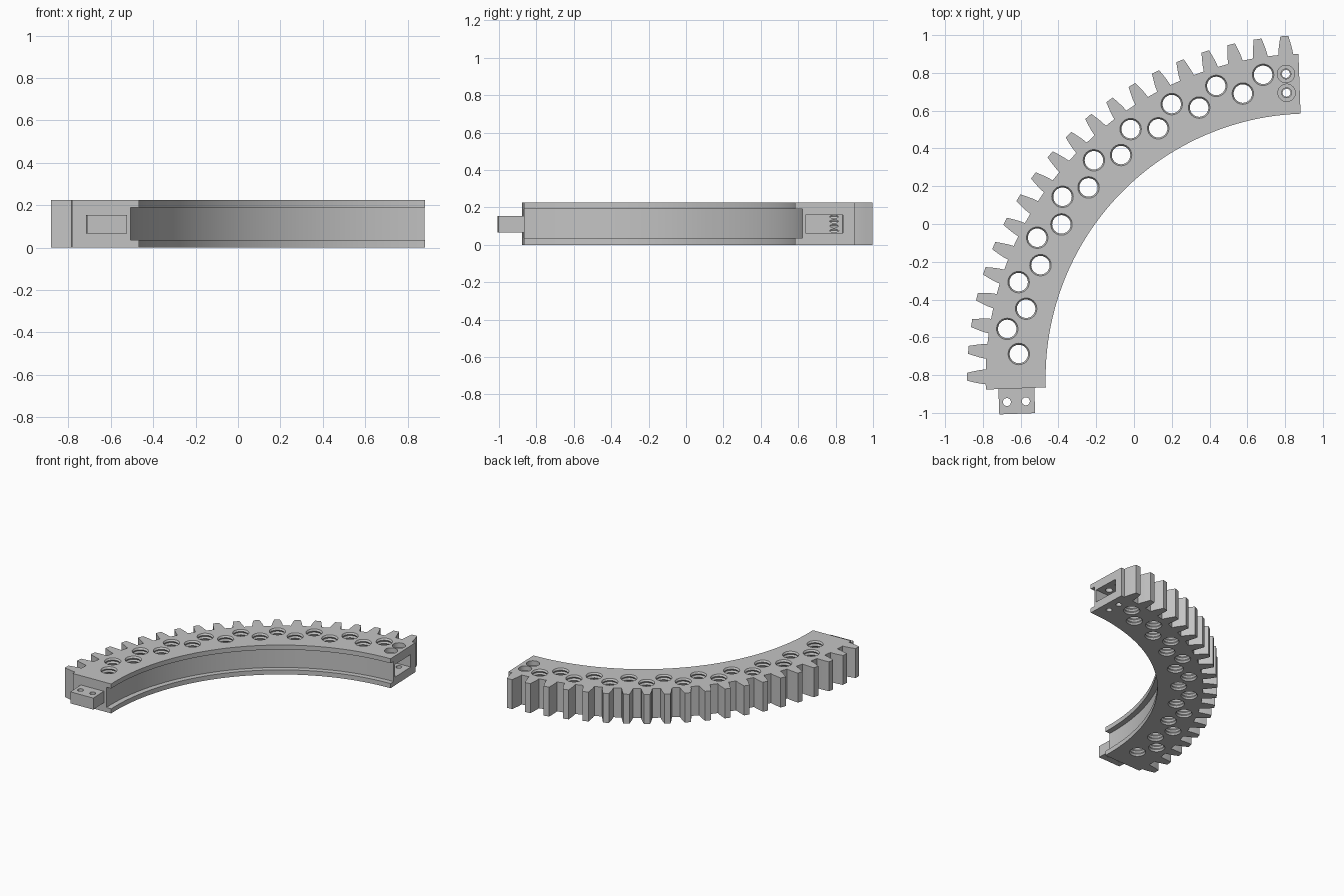
import bpy, bmesh, math
from mathutils import Vector

if "Cube" in bpy.data.objects:
    bpy.data.objects.remove(bpy.data.objects["Cube"], do_unlink=True)

CENTRE = Vector((0.932, -0.815))
START, END = math.radians(92.05), math.radians(182.05)
TEETH = 20
PITCH = (END - START) / TEETH
R_IN, R_ROOT, R_TIP = 1.4, 1.717, 1.815
HEIGHT = 0.225

grey = bpy.data.materials.new("plain_grey")
grey.use_nodes = True
grey.diffuse_color = (0.55, 0.55, 0.55, 1)
grey.node_tree.nodes["Principled BSDF"].inputs["Base Color"].default_value = grey.diffuse_color


def polar(r, a, along=0.0):
    """Point at radius r and angle a, shifted along the tangent."""
    u = Vector((math.cos(a), math.sin(a)))
    return CENTRE + u * r + Vector((-u.y, u.x)) * along


def finish(bm, name):
    bmesh.ops.recalc_face_normals(bm, faces=bm.faces)
    mesh = bpy.data.meshes.new(name)
    bm.to_mesh(mesh)
    bm.free()
    mesh.materials.append(grey)
    obj = bpy.data.objects.new(name, mesh)
    bpy.context.collection.objects.link(obj)
    return obj


def prism(name, points, z0, z1):
    bm = bmesh.new()
    face = bm.faces.new([bm.verts.new((p.x, p.y, z0)) for p in points])
    top = bmesh.ops.extrude_face_region(bm, geom=[face])["geom"]
    for v in top:
        if isinstance(v, bmesh.types.BMVert):
            v.co.z = z1
    return finish(bm, name)


def lathes(name, items, sides=32):
    """Turned solids: items are (centre, [(radius, z), ...])."""
    bm = bmesh.new()
    for c, profile in items:
        rings = []
        for r, z in profile:
            angles = [2 * math.pi * i / sides for i in range(sides)]
            rings.append([bm.verts.new((c.x + r * math.cos(a), c.y + r * math.sin(a), z)) for a in angles])
        for low, high in zip(rings, rings[1:]):
            for i in range(sides):
                j = (i + 1) % sides
                bm.faces.new((low[i], low[j], high[j], high[i]))
        bm.faces.new(rings[0])
        bm.faces.new(rings[-1])
    return finish(bm, name)


def cut(obj, cutters):
    for c in cutters:
        c.hide_render = True
        mod = obj.modifiers.new("cut", "BOOLEAN")
        mod.operation, mod.solver, mod.object = "DIFFERENCE", "EXACT", c
    bpy.context.view_layer.update()
    dg = bpy.context.evaluated_depsgraph_get()
    mesh = bpy.data.meshes.new_from_object(obj.evaluated_get(dg))
    obj.modifiers.clear()
    obj.data = mesh
    for c in cutters:
        bpy.data.objects.remove(c, do_unlink=True)


def arc(r, a0, a1, n):
    return [polar(r, a0 + (a1 - a0) * i / n) for i in range(n + 1)]


def block(name, a, r0, r1, t0, t1, z0, z1):
    corners = [polar(r0, a, t0), polar(r1, a, t0), polar(r1, a, t1), polar(r0, a, t1)]
    return prism(name, corners, z0, z1)


# Toothed outline: (height fraction, half width) of one flank
flank = [(0, 0.039), (0.3, 0.036), (0.65, 0.029), (1, 0.021)]
outline = [polar(R_ROOT, START)]
for k in range(TEETH):
    a = START + (k + 0.5) * PITCH
    for side, pts in ((-1, flank), (1, flank[::-1])):
        outline += [polar(R_ROOT + f * (R_TIP - R_ROOT), a, side * w) for f, w in pts]
outline.append(polar(R_ROOT, END))
outline += arc(R_IN, END, START, 72)
body = prism("toothed_arc_body", outline, 0, HEIGHT)

# Channel along the inner wall
over = 0.02
channel = prism("channel_cutter", arc(1.3, START - over, END + over, 76)
                + arc(1.44, END + over, START - over, 76), 0.035, 0.19)

# Socket in the right end
socket = block("socket_cutter", START, 1.455, 1.655, -0.02, 0.14, 0.062, 0.158)

# Two staggered rows of threaded holes
steps = 20
thread = [(0.057 if i % 2 else 0.049, -0.0125 + 0.25 * i / steps) for i in range(steps + 1)]
holes = [(polar(1.547 if k % 2 else 1.624, START + (k + 1.5) * PITCH), thread)
         for k in range(TEETH - 2)]
threads = lathes("thread_cutter", holes, 24)

# Counterbored screw holes over the socket
bore = [(0.021, -0.02), (0.021, 0.11), (0.026, 0.11), (0.026, 0.19), (0.046, 0.19), (0.046, 0.25)]
bores = lathes("bore_cutter", [(polar(r, START, 0.07), bore) for r in (1.513, 1.613)])
cut(body, [channel, socket, threads, bores])

# Joining tab on the front end
tab = block("joint_tab", END, 1.461, 1.651, 0, 0.134, 0.066, 0.154)
pin = [(0.021, 0), (0.021, HEIGHT)]
cut(tab, [lathes("tab_hole_cutter", [(polar(r, END, 0.07), pin) for r in (1.508, 1.608)])])

# Smooth curved walls, crisp edges
for obj in (body, tab):
    bpy.ops.object.select_all(action="DESELECT")
    obj.select_set(True)
    bpy.context.view_layer.objects.active = obj
    bpy.ops.object.shade_smooth_by_angle(angle=math.radians(20))
